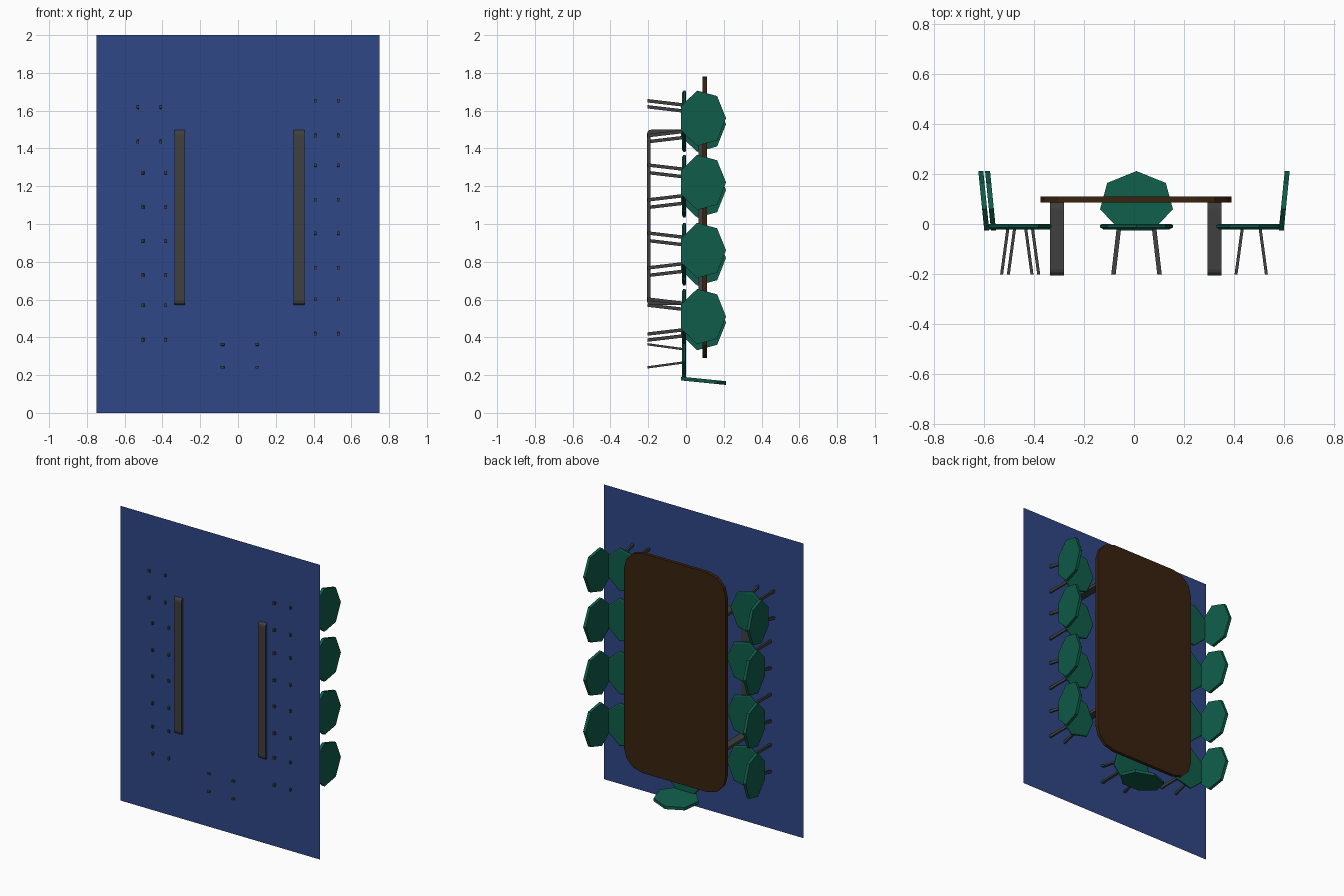
import bpy, bmesh, math
from mathutils import Vector

if "Cube" in bpy.data.objects:
    bpy.data.objects.remove(bpy.data.objects["Cube"])


def material(name, rgb):
    m = bpy.data.materials.new(name)
    m.diffuse_color = (*rgb, 1)
    m.use_nodes = True
    m.node_tree.nodes["Principled BSDF"].inputs["Base Color"].default_value = m.diffuse_color
    return m


BLUE = material("blue rug", (0.028, 0.063, 0.24))
BROWN = material("dark wood", (0.042, 0.016, 0.005))
GREEN = material("green upholstery", (0.005, 0.108, 0.068))
GREY = material("dark grey metal", (0.05, 0.05, 0.05))


def make(name, bm, mat):
    bmesh.ops.recalc_face_normals(bm, faces=bm.faces)
    me = bpy.data.meshes.new(name)
    bm.to_mesh(me)
    bm.free()
    me.materials.append(mat)
    ob = bpy.data.objects.new(name, me)
    bpy.context.collection.objects.link(ob)
    return ob


def loft(bm, rings):
    """Capped solid through a list of equal-length rings of points."""
    vs = [[bm.verts.new(p) for p in r] for r in rings]
    n = len(vs[0])
    for a, b in zip(vs, vs[1:]):
        for i in range(n):
            j = (i + 1) % n
            bm.faces.new((a[i], a[j], b[j], b[i]))
    bm.faces.new(vs[0])
    bm.faces.new(vs[-1])


def rounded_rect(u0, u1, v0, v1, r, seg):
    pts = []
    corners = [(u1 - r, v1 - r), (u0 + r, v1 - r), (u0 + r, v0 + r), (u1 - r, v0 + r)]
    for k, (cu, cv) in enumerate(corners):
        for i in range(seg + 1):
            a = math.pi / 2 * (k + i / seg)
            pts.append((cu + r * math.cos(a), cv + r * math.sin(a)))
    return pts


# Rug: single flat sheet that the feet poke through
bm = bmesh.new()
bm.faces.new([bm.verts.new((x, -0.19, z))
              for x, z in ((-0.75, 0), (0.75, 0), (0.75, 2), (-0.75, 2))])
make("rug", bm, BLUE)

# Table top with rounded corners
bm = bmesh.new()
outline = rounded_rect(-0.375, 0.39, 0.29, 1.78, 0.14, 3)
loft(bm, [[(x, y, z) for x, z in outline] for y in (0.087, 0.11)])
make("table_top", bm, BROWN)

# Table leg frames: closed rounded loops
for side, x0 in (("left", -0.337), ("right", 0.295)):
    bm = bmesh.new()
    outer = rounded_rect(-0.207, 0.087, 0.57, 1.50, 0.025, 3)
    inner = rounded_rect(-0.187, 0.067, 0.59, 1.48, 0.008, 3)
    loops = [[bm.verts.new((x, y, z)) for y, z in o]
             for o, x in ((outer, x0), (outer, x0 + 0.056), (inner, x0 + 0.056), (inner, x0))]
    n = len(outer)
    for k in range(4):
        a, b = loops[k], loops[(k + 1) % 4]
        for i in range(n):
            j = (i + 1) % n
            bm.faces.new((a[i], a[j], b[j], b[i]))
    make(side + "_table_leg_frame", bm, GREY)


def chair(name, cx, cz, out, side):
    """Chair centred at (cx, cz); 'out' points to the backrest, 'side' across."""
    def P(u, v, y):
        return Vector((cx, y, cz)) + Vector(out) * u + Vector(side) * v

    hept = [2 * math.pi * i / 7 for i in range(7)]

    # seat: heptagon with its point towards the table and a flat rear edge
    bm = bmesh.new()
    rings = [(0.90, -0.022), (1.0, -0.014), (1.0, -0.004), (0.95, 0.0)]
    loft(bm, [[P(-0.139 * s * math.cos(a), 0.15 * s * math.sin(a), y) for a in hept]
              for s, y in rings])
    make(name + "_seat", bm, GREEN)

    # backrest: upright heptagon leaning outwards
    bm = bmesh.new()
    rings = []
    for off in (-0.01, 0.01):
        ring = []
        for a in hept:
            y = 0.087 + 0.125 * math.cos(a)
            ring.append(P(0.121 + 0.1 * (y + 0.02) + off, 0.15 * math.sin(a), y))
        rings.append(ring)
    loft(bm, rings)
    make(name + "_backrest", bm, GREEN)

    # four splayed legs
    bm = bmesh.new()
    for su in (-1, 1):
        for sv in (-1, 1):
            loft(bm, [[P(su * u + du, sv * v + dv, y)
                       for du, dv in ((-.006, -.009), (.006, -.009), (.006, .009), (-.006, .009))]
                      for u, v, y in ((0.061, 0.0925, -0.203), (0.035, 0.07, -0.012))])
    make(name + "_legs", bm, GREY)


# Chairs along both long sides and one at the bottom end
for i, z in enumerate((1.56, 1.22, 0.86, 0.51)):
    chair("right_chair_%d" % (i + 1), 0.47, z, (1, 0, 0), (0, 0, 1))
for i, (x, z) in enumerate(((-0.47, 1.528), (-0.443, 1.18), (-0.443, 0.82), (-0.443, 0.478))):
    chair("left_chair_%d" % (i + 1), x, z, (-1, 0, 0), (0, 0, 1))
chair("end_chair", 0.01, 0.302, (0, 0, -1), (1, 0, 0))
